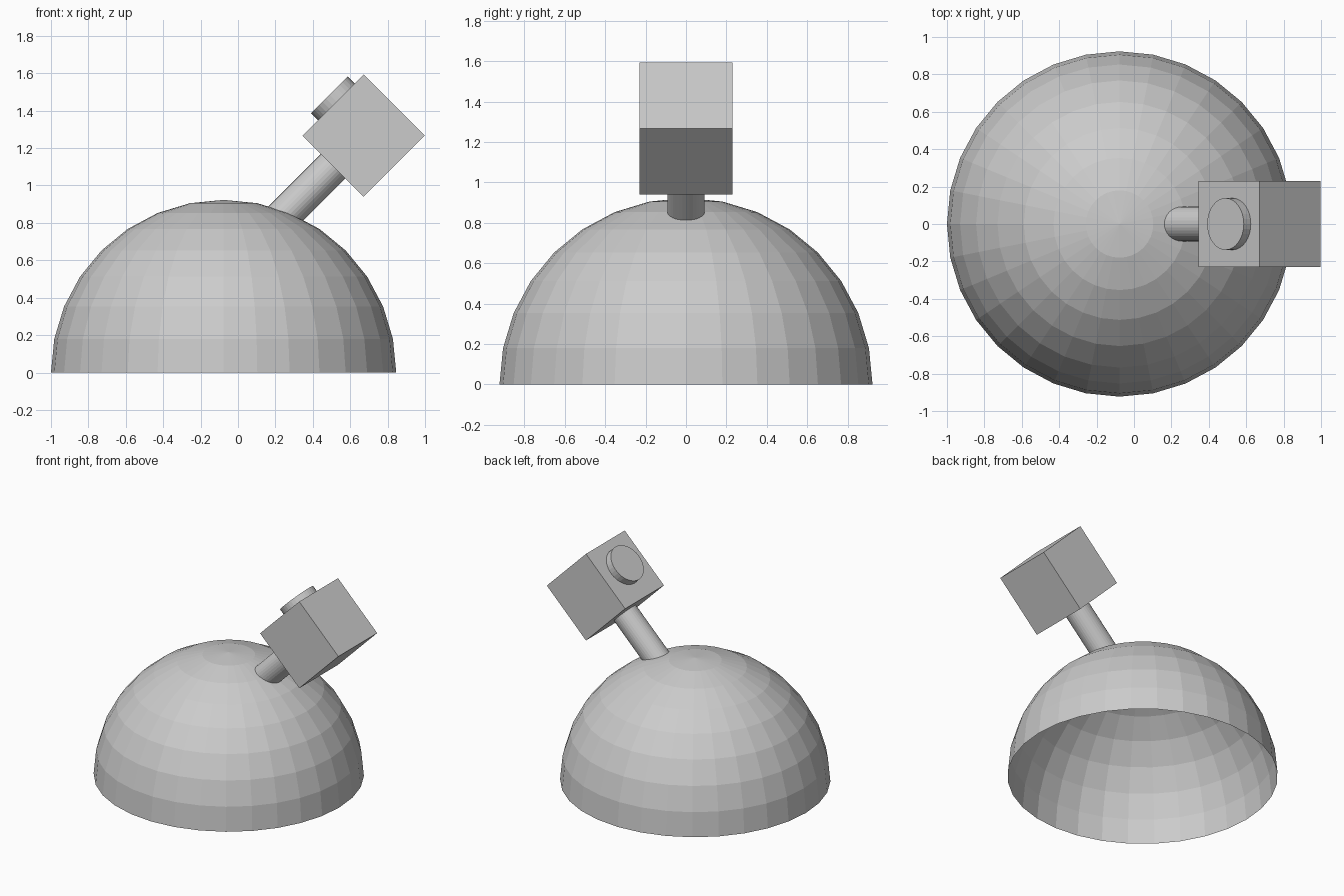
import bpy, bmesh
from math import pi, radians
from mathutils import Matrix, Vector

if "Cube" in bpy.data.objects:
    bpy.data.objects.remove(bpy.data.objects["Cube"])

R = 0.923                      # dome radius
U = R / 2                      # cube side
TILT = Matrix.Translation((0.672, 0, 1.266)) @ Matrix.Rotation(radians(45), 4, 'Y')


def finish(bm, name):
    mesh = bpy.data.meshes.new(name)
    bm.to_mesh(mesh)
    bm.free()
    obj = bpy.data.objects.new(name, mesh)
    bpy.context.collection.objects.link(obj)
    return obj


def tilted_cylinder(name, radius, depth, local):
    bm = bmesh.new()
    bmesh.ops.create_cone(bm, cap_ends=True, segments=32, radius1=radius,
                          radius2=radius, depth=depth, matrix=TILT @ local)
    return finish(bm, name)


# Open half-sphere shell, faceted
bm = bmesh.new()
bmesh.ops.create_uvsphere(bm, u_segments=32, v_segments=16, radius=R)
bmesh.ops.delete(bm, geom=[v for v in bm.verts if v.co.z < -0.001], context='VERTS')
bmesh.ops.translate(bm, verts=bm.verts, vec=Vector((R - 1, 0, 0)))
finish(bm, "dome")

# Cube head, tilted 45 degrees
bm = bmesh.new()
bmesh.ops.create_cube(bm, size=U, matrix=TILT)
finish(bm, "head_block")

# Post from inside the dome up to the head
tilted_cylinder("post", 0.2 * U, U, Matrix.Translation((0, 0, -U)))

# Round button standing proud of the upper left face
tilted_cylinder("button", 0.3 * U, 0.1,
                Matrix.Translation((-U / 2 - 0.003, 0, 0.025)) @ Matrix.Rotation(-pi / 2, 4, 'Y'))
